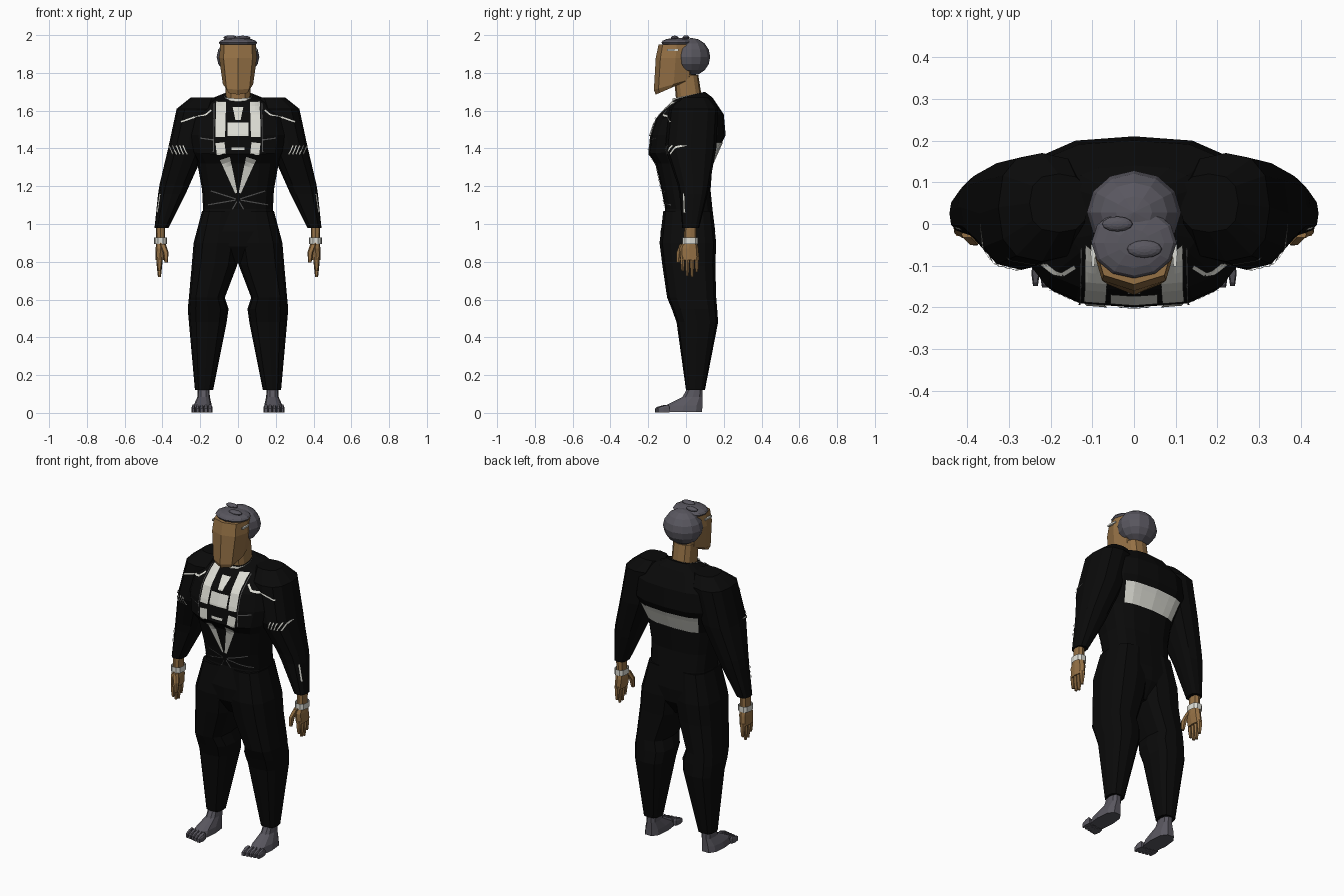
import bpy, bmesh, math
from mathutils import Vector
from mathutils.bvhtree import BVHTree

cube = bpy.data.objects.get("Cube")
if cube:
    bpy.data.objects.remove(cube, do_unlink=True)


def material(name, *colour):
    result = bpy.data.materials.new(name)
    result.use_nodes = True
    result.diffuse_color = (*colour, 1)
    shader = result.node_tree.nodes["Principled BSDF"]
    shader.inputs["Base Color"].default_value = (*colour, 1)
    return result


BLACK = material("black cloth", .003, .003, .003)
SKIN = material("tan skin", .3, .165, .06)
GREY = material("slate grey", .1, .095, .115)
WHITE = material("off white", .72, .72, .66)
SEAM = material("seam grey", .09, .09, .09)


def finish(name, shape, colour, mirror=False):
    mesh = bpy.data.meshes.new(name)
    shape.to_mesh(mesh)
    shape.free()
    mesh.materials.append(colour)
    obj = bpy.data.objects.new(name, mesh)
    bpy.context.collection.objects.link(obj)
    if mirror:
        modifier = obj.modifiers.new("mirror", 'MIRROR')
        modifier.use_mirror_merge = False
    return obj


def section(sides, power, z, x, half_width, y, half_depth, tilt=0):
    """Rounded-box ring around (x, y, z); tilt lifts the back and lowers the front."""
    points = []
    for step in range(sides):
        angle = math.tau * step / sides
        u, v = (math.copysign(abs(t) ** (2 / power), t)
                for t in (math.cos(angle), math.sin(angle)))
        points.append((x + u * half_width, y + v * half_depth, z + v * tilt))
    return points


def loft(name, colour, stations, sides=12, power=2.6, mirror=False, caps=True):
    """Skin a stack of rounded-box rings."""
    shape = bmesh.new()
    loops = [[shape.verts.new(point) for point in section(sides, power, *station)]
             for station in stations]
    for low, high in zip(loops, loops[1:]):
        for i in range(sides):
            shape.faces.new((low[i - 1], low[i], high[i], high[i - 1]))
    if caps:
        shape.faces.new(loops[0])
        shape.faces.new(loops[-1])
    bmesh.ops.recalc_face_normals(shape, faces=shape.faces)
    return finish(name, shape, colour, mirror)


def ball(name, centre, radii):
    shape = bmesh.new()
    bmesh.ops.create_uvsphere(shape, u_segments=12, v_segments=8, radius=1)
    bmesh.ops.scale(shape, vec=radii, verts=shape.verts)
    bmesh.ops.translate(shape, vec=centre, verts=shape.verts)
    finish(name, shape, GREY)


# Jacket body: neckline, chest, waist, hips, crotch
torso = loft("torso", BLACK, [
    (1.68, 0, .08, .02, .08, .02),
    (1.65, 0, .16, .025, .115, .02),
    (1.57, 0, .25, .02, .18, .01),
    (1.47, 0, .265, .01, .2),
    (1.39, 0, .245, -.01, .19, .02),
    (1.32, 0, .215, -.01, .15),
    (1.18, 0, .19, 0, .13),
    (1.08, 0, .185, .015, .125),
    (.96, 0, .2, .01, .145),
    (.88, 0, .19, .01, .14),
    (.79, 0, .05, .01, .08)], sides=16, power=3)

# Sleeves: shoulder, upper arm, elbow, cuff
sleeve = loft("sleeve", BLACK, [
    (1.67, .18, .07, .05, .07),
    (1.61, .22, .105, .04, .13),
    (1.4, .27, .1, .025, .135),
    (1.21, .335, .08, .04, .085),
    (1.16, .35, .073, .04, .075),
    (.98, .405, .037, .025, .045)], mirror=True)

# Trouser legs: hip, thigh, knee, cuff
loft("trouser_leg", BLACK, [
    (1.07, .09, .1, .01, .13),
    (.9, .11, .125, .01, .15),
    (.78, .125, .12, .015, .14),
    (.61, .165, .095, .03, .13),
    (.55, .158, .108, .045, .12),
    (.48, .16, .1, .06, .11),
    (.12, .18, .048, .05, .05)], power=2.8, mirror=True)

# Neck, collar and a keeled head with a sloping jaw
loft("neck", SKIN, [(1.63, 0, .065, .02, .07), (1.79, 0, .065, 0, .065)])
loft("collar", WHITE, [(1.65, 0, .078, .005, .08, .02),
                       (1.68, 0, .075, .005, .075, .015)], caps=False)
loft("head", SKIN, [
    (1.72, 0, .065, -.08, .08, .035),
    (1.74, 0, .08, -.065, .105, .03),
    (1.88, 0, .1, -.055, .105),
    (1.95, 0, .095, -.05, .095)], sides=8)

# Hair: ball behind, flat cap in front, two curls and pale temple streaks
ball("hair_back", (0, .028, 1.885), (.113, .1, .1))
ball("hair_cap", (0, -.045, 1.96), (.102, .085, .026))
ball("hair_curl_right", (-.04, 0, 1.987), (.037, .018, .012))
ball("hair_curl_left", (.025, -.06, 1.985), (.042, .021, .012))
loft("temple_streak", WHITE, [(z, .098, .006, -.07, .035) for z in (1.917, 1.927)],
     sides=6, mirror=True)

# Hands with tapering fingers, thumb and bracelet
loft("palm", SKIN, [
    (.99, .41, .025, .024, .032),
    (.92, .41, .023, .022, .033),
    (.87, .41, .026, .016, .05),
    (.81, .414, .022, .02, .05)], sides=8, mirror=True)
for name, place, length in (("index", 0, .075), ("middle", 1, .1),
                            ("ring", 2, .105), ("little", 3, .08)):
    y = place / 40 - .018
    loft(name + "_finger", SKIN, [
        (.825, .415, .017, y, .012),
        (.825 - length / 2, .416, .014, y, .011),
        (.825 - length, .416, .008, y, .007)], sides=6, mirror=True)
loft("thumb", SKIN, [
    (.895, .4, .017, -.015, .02),
    (.85, .383, .015, -.035, .017),
    (.795, .38, .009, -.042, .01)], sides=6, mirror=True)
loft("bracelet", WHITE, [(z, .41, .034, .022, .043) for z in (.893, .928)],
     sides=10, mirror=True, caps=False)

# Feet with a row of shrinking toes
loft("foot", GREY, [
    (.14, .182, .03, .05, .04),
    (.085, .182, .033, .035, .055),
    (.04, .187, .048, -.01, .1),
    (.005, .189, .053, -.02, .11)], sides=10, mirror=True)
for toe in range(5):
    x, radius, y = .148 + toe * .022, .014 - toe / 1000, toe / 250 - .134
    loft("toe_" + "abcde"[toe], GREY, [
        (.002, x, radius, y, .034),
        (.027, x, radius, y, .034, .005),
        (.037, x, radius * .7, y, .025, .007)], sides=6, mirror=True)

# Surface on which the thin cloth plates are laid
cloth = bmesh.new()
for part in (torso, sleeve):
    cloth.from_mesh(part.data)
surface = BVHTree.FromBMesh(cloth)
cloth.free()


def plates(name, colour, strips, facing=-1, mirror=True, cuts=8):
    """Strips of (start, end, half width, end half width) in x and z, laid on the jacket."""
    shape = bmesh.new()
    for start, end, wide, narrow in strips:
        start, end = Vector(start), Vector(end)
        across = (end - start).orthogonal().normalized()
        grid = []
        for i in range(cuts + 1):
            t = i / cuts
            row = []
            for j in range(cuts + 1):
                reach = (2 * j / cuts - 1) * (wide + (narrow - wide) * t)
                spot = start.lerp(end, t) + across * reach
                hit, normal, *_ = surface.ray_cast(Vector((spot.x, facing, spot.y)),
                                                   Vector((0, -facing, 0)))
                if hit is None:
                    hit, normal, *_ = surface.find_nearest(Vector((spot.x, 0, spot.y)))
                row.append(shape.verts.new(hit + normal * .005))
            grid.append(row)
        for low, high in zip(grid, grid[1:]):
            for j in range(cuts):
                face = shape.faces.new((low[j], high[j], high[j + 1], low[j + 1]))
                face.normal_update()
                if face.normal.y * facing < 0:
                    face.normal_flip()
    finish(name, shape, colour, mirror)


def path(half_width, *points):
    return [(a, b, half_width, half_width) for a, b in zip(points, points[1:])]


# Shirt front: lapels, central bars and the narrowing V at the waist
plates("lapel", WHITE, path(.026, (.089, 1.645), (.094, 1.46))
       + path(.024, (.095, 1.43), (.088, 1.37)))
plates("shirt_bar", WHITE, path(.056, (0, 1.535), (0, 1.465))
       + path(.035, (0, 1.405), (0, 1.39))
       + [((0, 1.615), (0, 1.55), .028, .014)], mirror=False)
plates("waist_v", WHITE, [((.069, 1.35), (.009, 1.165), .028, .006)])

# Jacket trim: shoulder lines, cuff lines and sleeve hatching
trim = path(.004, (.14, 1.6), (.17, 1.575), (.23, 1.565), (.3, 1.54))
trim += path(.003, (.41, 1.16), (.425, 1.06))
for hatch in range(5):
    x = .27 + hatch * .018
    trim += path(.003, (x, 1.37), (x + .02, 1.415))
plates("trim_line", WHITE, trim)

# Seams: pocket, lapel edge and creases fanning from the button
seams = path(.003, (.13, 1.445), (.2, 1.455)) + path(.002, (.125, 1.64), (.13, 1.38))
for degrees, length in ((18, .15), (-10, .16), (-60, .06)):
    ray = Vector((math.cos(math.radians(degrees)), math.sin(math.radians(degrees))))
    button = Vector((0, 1.13))
    seams += path(.003, button + ray * .012, button + ray * length)
plates("seam_line", SEAM, seams)

# Back panel
plates("back_panel", WHITE, [((0, 1.435), (0, 1.325), .19, .165)], facing=1, mirror=False)
